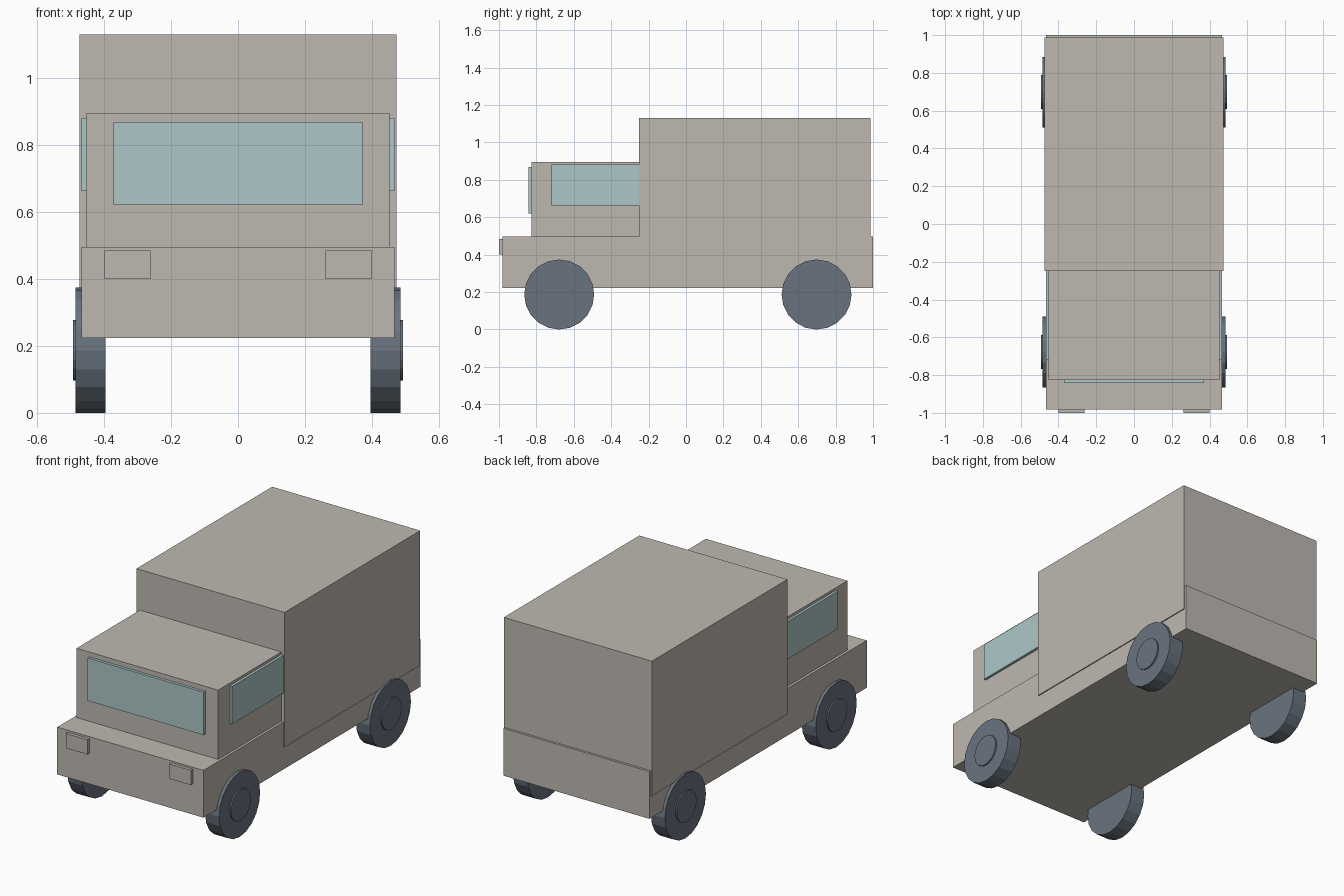
import bpy, math

if "Cube" in bpy.data.objects:
    bpy.data.objects.remove(bpy.data.objects["Cube"])


def material(name, rgb):
    m = bpy.data.materials.new(name)
    m.diffuse_color = (*rgb, 1.0)
    m.use_nodes = True
    m.node_tree.nodes["Principled BSDF"].inputs["Base Color"].default_value = m.diffuse_color
    return m


PAINT = material("warm_grey_paint", (0.515, 0.479, 0.434))
GLASS = material("pale_blue_glass", (0.418, 0.565, 0.578))
RUBBER = material("slate_rubber", (0.141, 0.171, 0.212))


def box(name, x, y, z, mat):
    """Box spanning the given (min, max) ranges."""
    spans = (x, y, z)
    bpy.ops.mesh.primitive_cube_add(size=1, location=[(a + b) / 2 for a, b in spans])
    ob = bpy.context.object
    ob.name = name
    ob.scale = [b - a for a, b in spans]
    bpy.ops.object.transform_apply(location=False, rotation=False, scale=True)
    ob.data.materials.append(mat)
    return ob


def disc(name, x, y, z, radius, mat):
    """Twenty-sided cylinder lying along x, with a corner at the bottom."""
    bpy.ops.mesh.primitive_cylinder_add(
        vertices=20, radius=radius, depth=abs(x[1] - x[0]),
        location=(sum(x) / 2, y, z), rotation=(0, math.pi / 2, 0))
    ob = bpy.context.object
    ob.name = name
    bpy.ops.object.transform_apply(location=False, rotation=True, scale=False)
    ob.data.materials.append(mat)
    return ob


# Main body
box("chassis", (-0.467, 0.467), (-0.982, 1.0), (0.223, 0.496), PAINT)
box("cab", (-0.452, 0.452), (-0.827, -0.24), (0.49, 0.896), PAINT)
box("cargo_box", (-0.473, 0.473), (-0.25, 0.987), (0.352, 1.13), PAINT)
box("windshield", (-0.371, 0.371), (-0.843, -0.82), (0.621, 0.868), GLASS)

# Mirrored parts
for side, s in (("right", 1), ("left", -1)):
    def span(a, b):
        return tuple(sorted((s * a, s * b)))

    box(f"{side}_window", span(0.445, 0.467), (-0.72, -0.24), (0.663, 0.881), GLASS)
    box(f"{side}_headlight", span(0.261, 0.399), (-1.0, -0.975), (0.40, 0.485), PAINT)
    for end, y in (("front", -0.678), ("rear", 0.698)):
        disc(f"{end}_{side}_wheel", span(0.395, 0.485), y, 0.187, 0.187, RUBBER)
        disc(f"{end}_{side}_hub", span(0.475, 0.493), y, 0.187, 0.09, RUBBER)
